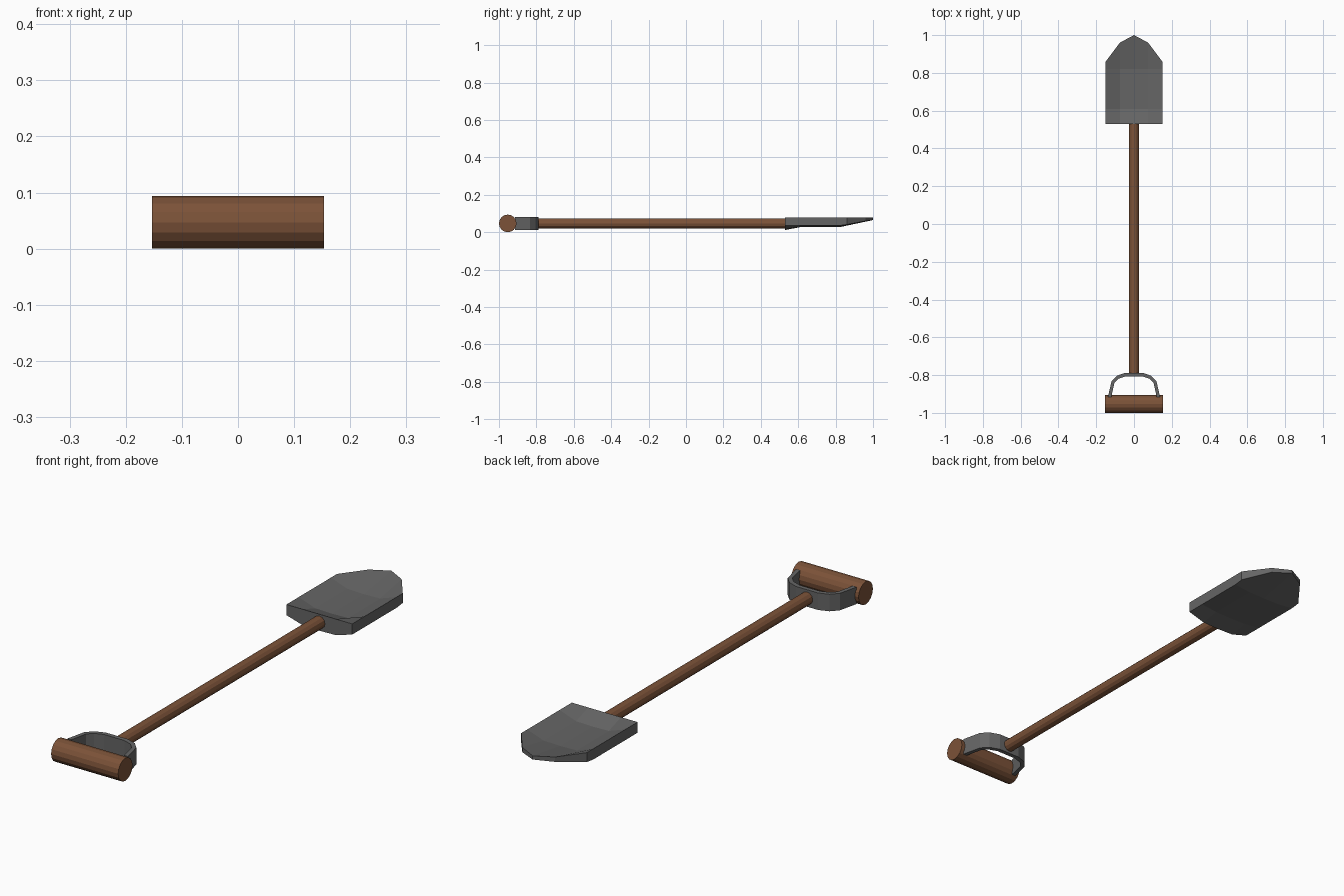
import bpy, bmesh, math

if "Cube" in bpy.data.objects:
    bpy.data.objects.remove(bpy.data.objects["Cube"])

def material(name, color):
    m = bpy.data.materials.new(name)
    m.diffuse_color = (*color, 1)
    m.use_nodes = True
    m.node_tree.nodes["Principled BSDF"].inputs["Base Color"].default_value = m.diffuse_color
    return m

wood = material("wood", (0.20, 0.085, 0.04))
steel = material("steel", (0.13, 0.13, 0.13))
ZC = 0.047

def finish(name, bm, mat):
    bmesh.ops.recalc_face_normals(bm, faces=bm.faces)
    me = bpy.data.meshes.new(name)
    bm.to_mesh(me)
    bm.free()
    me.materials.append(mat)
    ob = bpy.data.objects.new(name, me)
    bpy.context.collection.objects.link(ob)
    return ob

def rod(name, loc, rot, r, length, sides):
    bpy.ops.mesh.primitive_cylinder_add(vertices=sides, radius=r, depth=length,
                                        location=loc, rotation=rot)
    ob = bpy.context.object
    ob.name = name
    ob.data.materials.append(wood)

# wooden cross grip and shaft
rod("grip", (0, -0.953, ZC), (0, math.pi / 2, 0), 0.047, 0.306, 16)
rod("shaft", (0, -0.125, ZC), (math.pi / 2, 0, 0), 0.026, 1.34, 12)

# steel yoke joining grip to shaft: a bent strip, extruded in z
outer = [(0.138, -0.915), (0.119, -0.833), (0.092, -0.804), (0.05, -0.789)]
inner = [(0.120, -0.915), (0.104, -0.842), (0.083, -0.820), (0.046, -0.807)]
mirror = lambda pts: pts + [(-x, y) for x, y in reversed(pts)]
bm = bmesh.new()
rings = []
for (ox, oy), (ix, iy) in zip(mirror(outer), mirror(inner)):
    rings.append([bm.verts.new(p) for p in ((ox, oy, 0.012), (ox, oy, 0.082),
                                            (ix, iy, 0.082), (ix, iy, 0.012))])
for a, b in zip(rings, rings[1:]):
    for i in range(4):
        bm.faces.new((a[i], a[(i + 1) % 4], b[(i + 1) % 4], b[i]))
bm.faces.new(rings[0])
bm.faces.new(rings[-1])
finish("yoke", bm, steel)

# dished blade: per column from centre to edge, rows of (y, top z, bottom z)
centre = [(0.53, 0.08, 0.012), (0.61, 0.052, 0.027), (0.82, 0.052, 0.027), (1.0, 0.08, 0.065)]
middle = [(0.53, 0.08, 0.014), (0.61, 0.054, 0.028), (0.82, 0.054, 0.028), (0.96, 0.08, 0.060)]
edge = [(0.53, 0.08, 0.036), (0.61, 0.08, 0.036), (0.82, 0.08, 0.036), (0.86, 0.08, 0.041)]
columns = [(-0.15, edge), (-0.075, middle), (0, centre), (0.075, middle), (0.15, edge)]
bm = bmesh.new()
top = [[bm.verts.new((x, y, t)) for y, t, b in rows] for x, rows in columns]
bot = [[bm.verts.new((x, y, b)) for y, t, b in rows] for x, rows in columns]
for g in (top, bot):
    for a, b in zip(g, g[1:]):
        for j in range(3):
            bm.faces.new((a[j], b[j], b[j + 1], a[j + 1]))
for i in range(4):
    for j in (0, 3):
        bm.faces.new((top[i][j], top[i + 1][j], bot[i + 1][j], bot[i][j]))
for i in (0, 4):
    for j in range(3):
        bm.faces.new((top[i][j], top[i][j + 1], bot[i][j + 1], bot[i][j]))
finish("blade", bm, steel)
